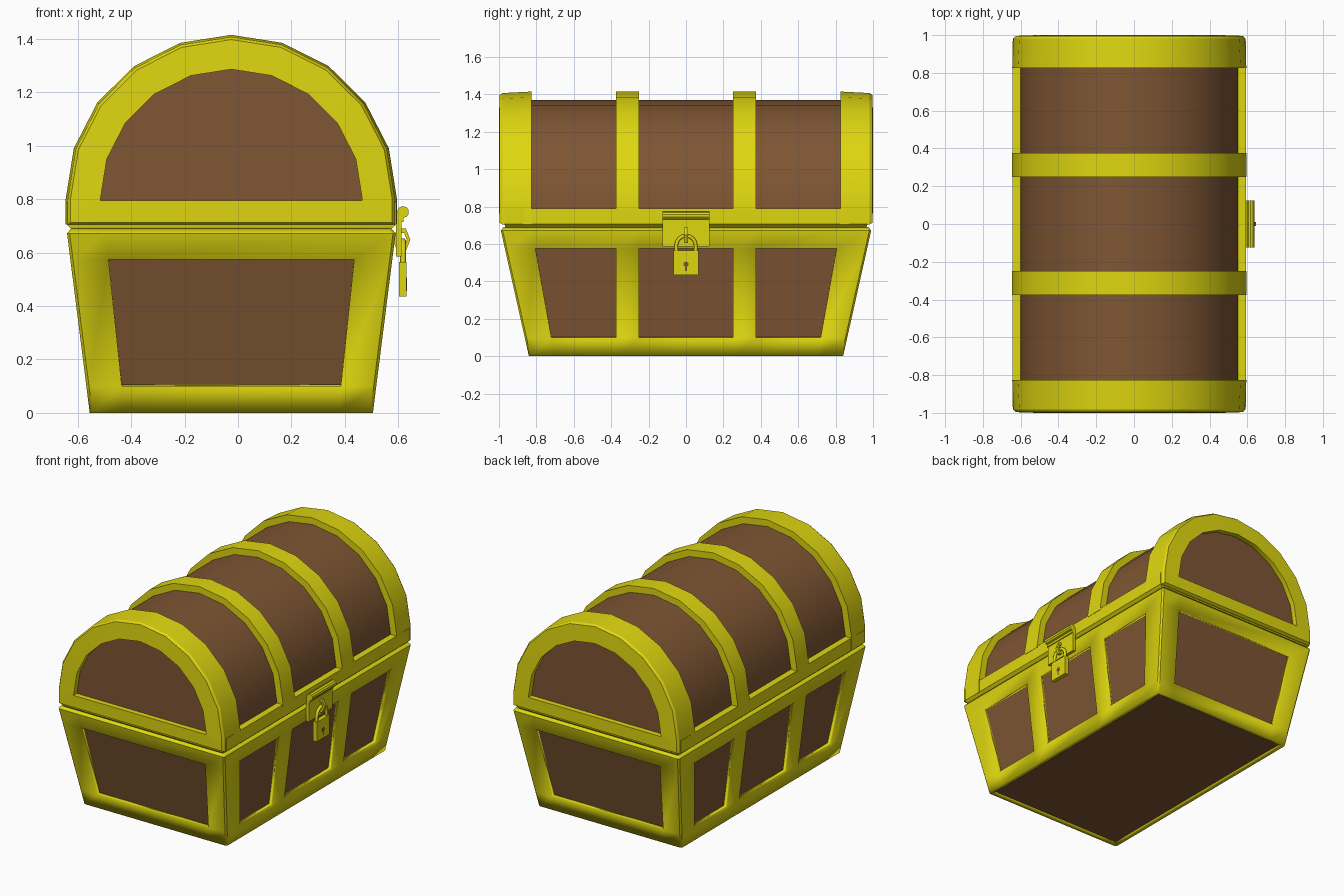
import bpy, bmesh, math
from mathutils import Matrix

cube = bpy.data.objects.get("Cube")
if cube:
    bpy.data.objects.remove(cube, do_unlink=True)

CX = -0.025   # chest body centre; the lock sticks out on +x


def material(name, rgb):
    m = bpy.data.materials.new(name)
    m.use_nodes = True
    m.diffuse_color = (*rgb, 1)
    m.node_tree.nodes["Principled BSDF"].inputs["Base Color"].default_value = (*rgb, 1)
    return m


GOLD = material("gold", (0.74, 0.68, 0.005))
WOOD = material("brown wood", (0.21, 0.092, 0.033))


def finish(bm, name, mat, smooth=True):
    bmesh.ops.recalc_face_normals(bm, faces=bm.faces)
    mesh = bpy.data.meshes.new(name)
    bm.to_mesh(mesh)
    bm.free()
    mesh.materials.append(mat)
    ob = bpy.data.objects.new(name, mesh)
    bpy.context.collection.objects.link(ob)
    if smooth:
        bpy.ops.object.select_all(action="DESELECT")
        ob.select_set(True)
        bpy.context.view_layer.objects.active = ob
        bpy.ops.object.shade_smooth_by_angle(angle=math.radians(25))
    return ob


def loft(name, rings, mat, caps=True, loop=False, skip=lambda row, col: False):
    """Join equal rings of points with quads."""
    bm = bmesh.new()
    vs = [[bm.verts.new(p) for p in ring] for ring in rings]
    n = len(rings[0])
    for r in range(len(vs) if loop else len(vs) - 1):
        a, b = vs[r], vs[(r + 1) % len(vs)]
        for i in range(n):
            if not skip(r, i):
                j = (i + 1) % n
                bm.faces.new((a[i], a[j], b[j], b[i]))
    if caps and not loop:
        bm.faces.new(vs[0])
        bm.faces.new(vs[-1])
    return finish(bm, name, mat)


def rect(hx, hy, z):
    return [(CX + sx * hx, sy * hy, z) for sx, sy in ((1, -1), (1, 1), (-1, 1), (-1, -1))]


def arch(r, y, bottom):
    """Half round outline of ten segments on short straight legs."""
    pts = [(CX + r, y, bottom)]
    for k in range(11):
        a = math.pi * k / 10
        pts.append((CX + r * math.cos(a), y, 0.80 + 0.992 * r * math.sin(a)))
    return pts + [(CX - r, y, bottom)]


def box(name, size, loc, mat):
    bm = bmesh.new()
    bmesh.ops.create_cube(bm, size=1, matrix=Matrix.Translation(loc) @ Matrix.Diagonal((*size, 1)))
    return finish(bm, name, mat, False)


def rod(name, r, depth, loc, axis, mat, sides=12):
    bm = bmesh.new()
    turn = Matrix.Rotation(math.pi / 2, 4, "X" if axis == "Y" else "Y")
    bmesh.ops.create_cone(bm, cap_ends=True, segments=sides, radius1=r, radius2=r,
                          depth=depth, matrix=Matrix.Translation(loc) @ turn)
    return finish(bm, name, mat)


# Flared base: gold frame with open panels over a wooden core
def base_half(z):
    t = z / 0.672
    return 0.53 + 0.085 * t, 0.84 + 0.15 * t


def base_ring(z, inset=0.0):
    hx, hy = base_half(z)
    hx, hy, c = hx - inset, hy - inset, 0.01
    t = (z - 0.10) / 0.475
    o, e = 0.72 + 0.085 * t, 0.41 + 0.05 * t
    half = [(hx, y) for y in (c - hy, -o, -0.375, -0.25, 0.25, 0.375, o, hy - c)]
    half += [(x, hy) for x in (hx - c, e, -e, c - hx)]
    return [(CX + s * x, s * y, z) for s in (1, -1) for x, y in half]


frame = loft("base_frame",
             [base_ring(0), base_ring(0.10), base_ring(0.575), base_ring(0.672), base_ring(0.69, 0.018)],
             GOLD, caps=False, skip=lambda r, i: r == 1 and i % 12 in (1, 3, 5, 9))
solid = frame.modifiers.new("thickness", "SOLIDIFY")
solid.thickness = 0.03
solid.offset = -1

core = []
for z in (0.012, 0.672):
    hx, hy = base_half(z)
    core.append(rect(hx - 0.027, hy - 0.027, z))
loft("base_wood", core, WOOD)

# Lid: rim, wooden barrel, two bands, two end frames
loft("lid_rim", [rect(0.585, 0.95, 0.675), rect(0.60, 0.965, 0.69),
                 rect(0.618, 0.97, 0.706), rect(0.618, 0.97, 0.79)], GOLD)
loft("lid_wood", [arch(0.575, -0.965, 0.70), arch(0.575, 0.965, 0.70)], WOOD)

for side, label in ((1, "back"), (-1, "front")):
    loft(label + "_lid_band", [arch(0.62, side * 0.25, 0.78), arch(0.62, side * 0.375, 0.78)], GOLD)
    loft(label + "_lid_end_frame",
         [arch(r, side * y, b) for r, y, b in (
             (0.55, 0.825, 0.72), (0.62, 0.825, 0.705), (0.612, 0.982, 0.705),
             (0.602, 0.996, 0.713), (0.49, 1.0, 0.795), (0.49, 0.955, 0.795))],
         GOLD, loop=True)

# Clasp: plate, hinge rod, flap edge, and staple
box("clasp_plate", (0.02, 0.25, 0.165), (0.602, 0, 0.668), GOLD)
rod("clasp_hinge", 0.022, 0.25, (0.618, 0, 0.752), "Y", GOLD, 10)
box("clasp_flap", (0.008, 0.25, 0.02), (0.615, 0, 0.725), GOLD)

bm = bmesh.new()
rows = []
for k in range(6):
    a = k * math.pi / 3
    rows.append([bm.verts.new((0.612 + r * math.cos(a), y, 0.648 + 1.45 * r * math.sin(a)))
                 for r, y in ((0.020, -0.01), (0.033, -0.01), (0.033, 0.01), (0.020, 0.01))])
for k in range(6):
    for i in range(4):
        j, n = (i + 1) % 4, (k + 1) % 6
        bm.faces.new((rows[k][i], rows[k][j], rows[n][j], rows[n][i]))
finish(bm, "clasp_staple", GOLD, False)

# Padlock: body, shackle, keyhole
box("padlock_body", (0.028, 0.135, 0.13), (0.616, 0, 0.50), GOLD)

path = [(0.052, 0.55)]
for k in range(9):
    a = math.pi * k / 8
    path.append((0.052 * math.cos(a), 0.592 + 0.052 * math.sin(a)))
path.append((-0.052, 0.55))
curve = bpy.data.curves.new("padlock_shackle", "CURVE")
curve.dimensions = "3D"
curve.bevel_depth = 0.011
curve.bevel_resolution = 1
spline = curve.splines.new("POLY")
spline.points.add(len(path) - 1)
for p, (y, z) in zip(spline.points, path):
    p.co = (0.618, y, z, 1)
curve.materials.append(GOLD)
bpy.context.collection.objects.link(bpy.data.objects.new("padlock_shackle", curve))

rod("keyhole_round", 0.014, 0.004, (0.630, 0, 0.492), "X", WOOD)
box("keyhole_slot", (0.004, 0.009, 0.035), (0.630, 0, 0.473), WOOD)
